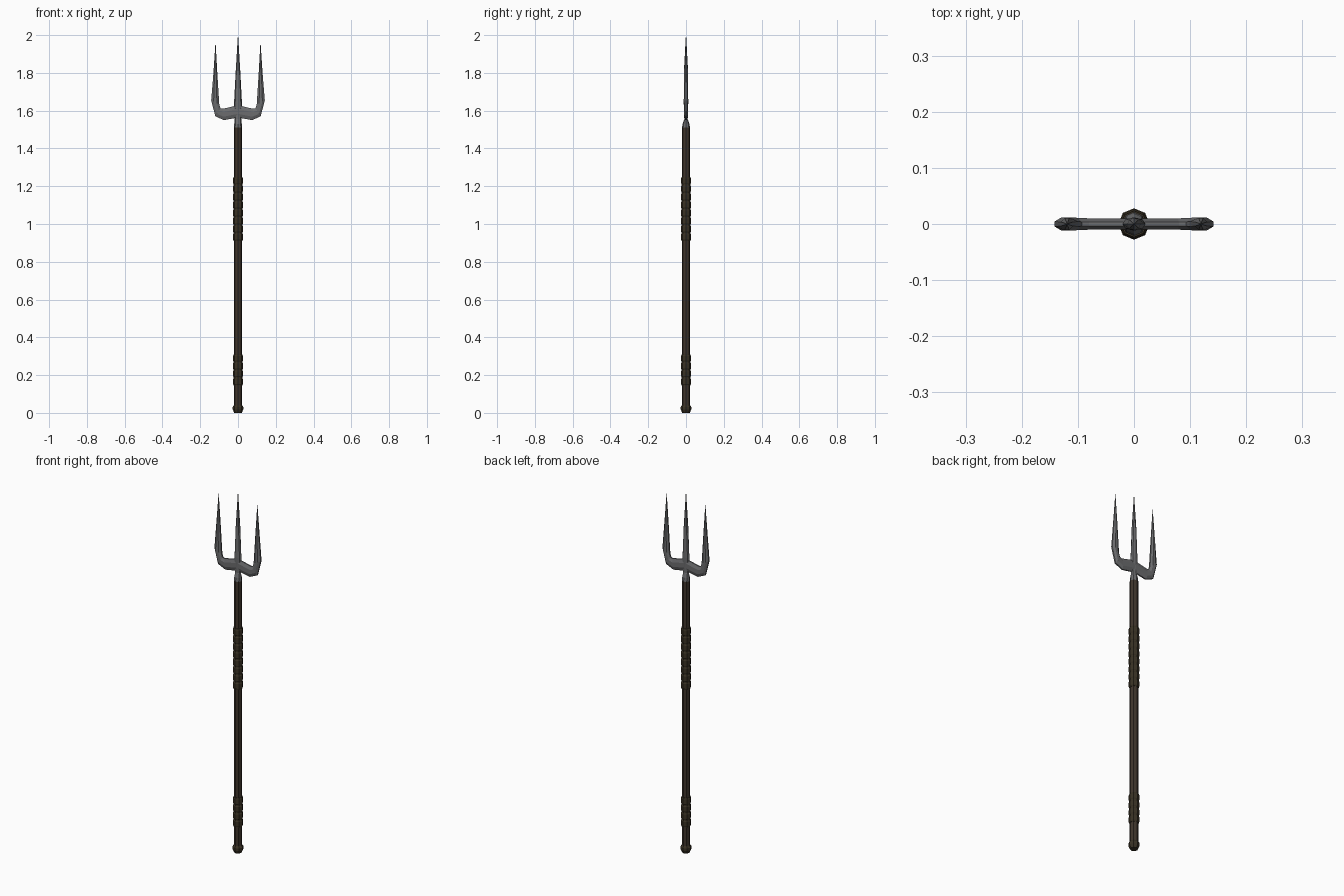
import bpy, bmesh, math

if "Cube" in bpy.data.objects:
    bpy.data.objects.remove(bpy.data.objects["Cube"])


def material(name, rgb):
    m = bpy.data.materials.new(name)
    m.diffuse_color = (*rgb, 1)
    m.use_nodes = True
    m.node_tree.nodes["Principled BSDF"].inputs["Base Color"].default_value = m.diffuse_color
    return m


WOOD = material("dark_wood", (0.050, 0.036, 0.025))
WRAP = material("leather_wrap", (0.042, 0.032, 0.018))
STEEL = material("grey_steel", (0.150, 0.152, 0.158))


def loft(name, loops, mat):
    """Skin a list of equal-length vertex loops and cap both ends."""
    bm = bmesh.new()
    rings = [[bm.verts.new(p) for p in loop] for loop in loops]
    n = len(rings[0])
    for a, b in zip(rings, rings[1:]):
        for i in range(n):
            j = (i + 1) % n
            bm.faces.new((a[i], a[j], b[j], b[i]))
    bm.faces.new(rings[0][::-1])
    bm.faces.new(rings[-1])
    bmesh.ops.recalc_face_normals(bm, faces=bm.faces)
    me = bpy.data.meshes.new(name)
    bm.to_mesh(me)
    bm.free()
    me.materials.append(mat)
    ob = bpy.data.objects.new(name, me)
    bpy.context.collection.objects.link(ob)
    return ob


def octagon(rx, ry, z):
    return [(rx * math.cos(i * math.pi / 4), ry * math.sin(i * math.pi / 4), z)
            for i in range(8)]


def lathe(name, profile, mat):
    return loft(name, [octagon(r, r, z) for r, z in profile], mat)


def blade_section(inner, outer, t):
    """Bevelled section running from an inner to an outer edge in the xz plane."""
    shape = [(0, 0.35), (0.3, 1), (0.7, 1), (1, 0.35),
             (1, -0.35), (0.7, -1), (0.3, -1), (0, -0.35)]
    return [(inner[0] + (outer[0] - inner[0]) * u, t * v,
             inner[1] + (outer[1] - inner[1]) * u) for u, v in shape]


# Wooden shaft and butt cap
lathe("shaft", [(0.021, 0.02), (0.021, 1.51)], WOOD)
lathe("butt_cap", [(0.020, 0.0), (0.028, 0.018), (0.028, 0.032), (0.021, 0.042)], WRAP)


# Leather grips made of stacked bands
def grip(name, z0, z1, count):
    step = (z1 - z0) / count
    lathe(name + "_core", [(0.0235, z0), (0.0235, z1)], WRAP)
    for k in range(count):
        a, b = z0 + k * step + 0.003, z0 + (k + 1) * step - 0.003
        lathe(f"{name}_band_{k + 1}",
              [(0.0235, a), (0.0265, a + 0.005), (0.0265, b - 0.005), (0.0235, b)], WRAP)


grip("lower_grip", 0.145, 0.31, 4)
grip("upper_grip", 0.91, 1.25, 8)

# Steel socket and middle tine
loft("middle_tine", [octagon(rx, ry, z) for rx, ry, z in [
    (0.021, 0.021, 1.51), (0.020, 0.018, 1.53), (0.018, 0.009, 1.555),
    (0.020, 0.010, 1.58), (0.021, 0.012, 1.64), (0.012, 0.011, 1.81),
    (0.0006, 0.0006, 2.0)]], STEEL)

# Curved side arm and outer tine, mirrored to the other side
side = loft("side_tines", [blade_section(*s) for s in [
    ((0.0, 1.628), (0.0, 1.563), 0.010),
    ((0.020, 1.624), (0.020, 1.560), 0.010),
    ((0.080, 1.610), (0.075, 1.550), 0.010),
    ((0.093, 1.613), (0.120, 1.570), 0.011),
    ((0.099, 1.632), (0.142, 1.655), 0.012),
    ((0.109, 1.790), (0.130, 1.800), 0.011),
    ((0.1185, 1.960), (0.1195, 1.960), 0.0006)]], STEEL)
mirror = side.modifiers.new("mirror", 'MIRROR')
mirror.use_axis[0] = True
